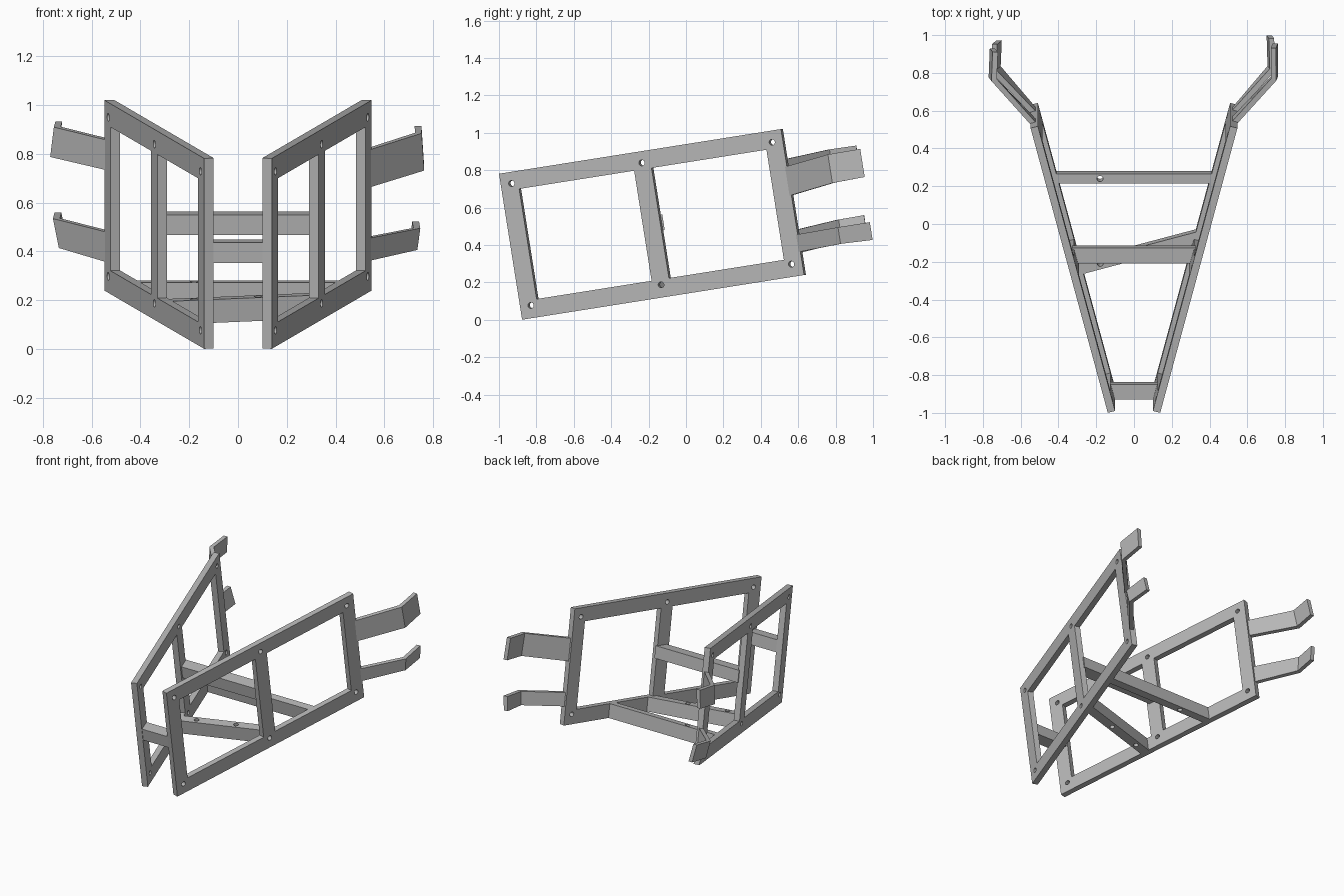
import bpy, bmesh, math
from mathutils import Matrix, Vector

if "Cube" in bpy.data.objects:
    bpy.data.objects.remove(bpy.data.objects["Cube"], do_unlink=True)

TILT = Matrix.Rotation(math.radians(9), 4, "X")   # whole frame leans up at the back
MIRROR = Matrix.Scale(-1, 4, (1, 0, 0))
SPLAY = math.radians(15)
T, C, S = math.tan(SPLAY), math.cos(SPLAY), math.sin(SPLAY)
LENGTH, HEIGHT, RAIL, THICK = 1.58, 0.79, 0.097, 0.04
X0, Y0, BASE = 0.10, -0.855, 0.138               # inner front foot of a panel

steel = bpy.data.materials.new("grey steel")
steel.use_nodes = True
steel.diffuse_color = (0.47, 0.47, 0.47, 1)
steel.node_tree.nodes["Principled BSDF"].inputs["Base Color"].default_value = (0.47, 0.47, 0.47, 1)


def finish(name, mesh, matrix):
    """Bake the placement, tidy the mesh and link it."""
    bm = bmesh.new()
    bm.from_mesh(mesh)
    bm.transform(TILT @ matrix)
    bmesh.ops.remove_doubles(bm, verts=bm.verts, dist=0.0002)
    bmesh.ops.recalc_face_normals(bm, faces=bm.faces)
    for f in bm.faces:
        f.smooth = False
        f.material_index = 0
    bm.to_mesh(mesh)
    bm.free()
    mesh.materials.clear()
    mesh.materials.append(steel)
    obj = bpy.data.objects.new(name, mesh)
    bpy.context.collection.objects.link(obj)
    return obj


def rect(x0, y0, x1, y1):
    return [(x0, y0), (x1, y0), (x1, y1), (x0, y1)]


def hole(x, y, r=0.016, n=20):
    return [(x + r * math.cos(math.tau * i / n), y + r * math.sin(math.tau * i / n)) for i in range(n)]


def plate(name, outlines, thickness, matrix):
    """Extruded flat outline; inner outlines become openings."""
    curve = bpy.data.curves.new(name, "CURVE")
    curve.dimensions = "2D"
    curve.fill_mode = "BOTH"
    curve.extrude = thickness / 2
    for pts in outlines:
        sp = curve.splines.new("POLY")
        sp.points.add(len(pts) - 1)
        for p, (x, y) in zip(sp.points, pts):
            p.co = (x, y, 0, 1)
        sp.use_cyclic_u = True
    temp = bpy.data.objects.new(name + "_outline", curve)
    bpy.context.collection.objects.link(temp)
    deps = bpy.context.evaluated_depsgraph_get()
    mesh = bpy.data.meshes.new_from_object(temp.evaluated_get(deps))
    bpy.data.objects.remove(temp, do_unlink=True)
    bpy.data.curves.remove(curve)
    mesh.name = name
    return finish(name, mesh, matrix)


def inner_x(y):
    return X0 + (y - Y0) * T


# Side panels: frame with two openings and six bolt holes
mid = LENGTH / 2
outlines = [rect(0, 0, LENGTH, HEIGHT),
            rect(RAIL, RAIL, mid - RAIL / 2, HEIGHT - RAIL),
            rect(mid + RAIL / 2, RAIL, LENGTH - RAIL, HEIGHT - RAIL)]
for s in (0.06, mid, LENGTH - 0.06):
    for h in (0.068, HEIGHT - 0.062):
        outlines.append(hole(s, h))
along, up = Vector((S, C, 0)), Vector((0, 0, 1))
out = along.cross(up)
place = Matrix((along, up, out)).transposed().to_4x4()
place.translation = Vector((X0, Y0, BASE)) + out * THICK / 2
plate("left_side_panel", outlines, THICK, place)
plate("right_side_panel", outlines, THICK, MIRROR @ place)


# Cross bars running straight between the panels
def cross_bar(name, y0, y1, z0, z1, holes=()):
    a, b = inner_x(y0) + 0.008, inner_x(y1) + 0.008
    shape = [[(-a, y0), (a, y0), (b, y1), (-b, y1)]] + [hole(*h) for h in holes]
    plate(name, shape, z1 - z0, Matrix.Translation((0, 0, (z0 + z1) / 2)))


cross_bar("front_cross_bar", -0.85, -0.768, 0.492, 0.576)
cross_bar("middle_cross_bar", -0.121, -0.037, 0.492, 0.576)
cross_bar("rear_cross_bar", 0.255, 0.306, BASE, BASE + RAIL, [(-0.18, 0.28)])

# Oblique brace, square to the right panel
width = 0.062


def brace_end(p):
    x = (X0 + T * (p[1] - Y0 - p[0] * T)) / (1 - T * T) + 0.005
    return (x, p[1] + (x - p[0]) * T)


start = (-inner_x(-0.23), -0.23)
far = (start[0] - width * S, start[1] + width * C)
centre = ((start[0] + far[0]) / 2, (start[1] + far[1]) / 2)
holes = [hole(centre[0] + d * C, centre[1] + d * S) for d in (0.10, 0.37)]
plate("oblique_brace", [[start, brace_end(start), brace_end(far), far]] + holes,
      RAIL, Matrix.Translation((0, 0, BASE + RAIL / 2)))


# Bent rear arms: path of (x, y, bottom, top), with a sideways lean at the tip
def arm(name, path, lean, side, thick=0.028):
    bm = bmesh.new()
    pts = [Vector(p[:2]) for p in path]
    rings = []
    for i, (x, y, z0, z1) in enumerate(path):
        dirs = [(pts[j + 1] - pts[j]).normalized() for j in (i - 1, i) if 0 <= j < len(pts) - 1]
        d = sum(dirs, Vector((0, 0))).normalized()
        half = Vector((d.y, -d.x)) * thick / 2 / d.dot(dirs[0])
        tip = lean / 2 if i else 0
        rings.append([bm.verts.new((x + k * half.x + m * tip, y + k * half.y, z))
                      for k, m, z in ((-1, -1, z0), (1, -1, z0), (1, 1, z1), (-1, 1, z1))])
    for a, b in zip(rings, rings[1:]):
        for k in range(4):
            bm.faces.new((a[k], a[k - 1], b[k - 1], b[k]))
    bm.faces.new(rings[0])
    bm.faces.new(rings[-1])
    mesh = bpy.data.meshes.new(name)
    bm.to_mesh(mesh)
    bm.free()
    finish(name, mesh, Matrix.Identity(4) if side > 0 else MIRROR)


arm("left_upper_arm", [(0.525, 0.65, 0.568, 0.724), (0.744, 0.893, 0.6, 0.755),
                       (0.743, 1.063, 0.605, 0.757)], -0.01, 1)
arm("left_lower_arm", [(0.525, 0.65, 0.264, 0.358), (0.727, 0.885, 0.272, 0.362),
                       (0.722, 1.052, 0.266, 0.362)], 0.012, 1)
arm("right_upper_arm", [(0.525, 0.65, 0.64, 0.765), (0.748, 0.895, 0.656, 0.78),
                        (0.742, 1.045, 0.656, 0.778)], -0.015, -1)
arm("right_lower_arm", [(0.525, 0.65, 0.258, 0.383), (0.732, 0.885, 0.28, 0.402),
                        (0.726, 1.028, 0.28, 0.404)], 0.024, -1)
